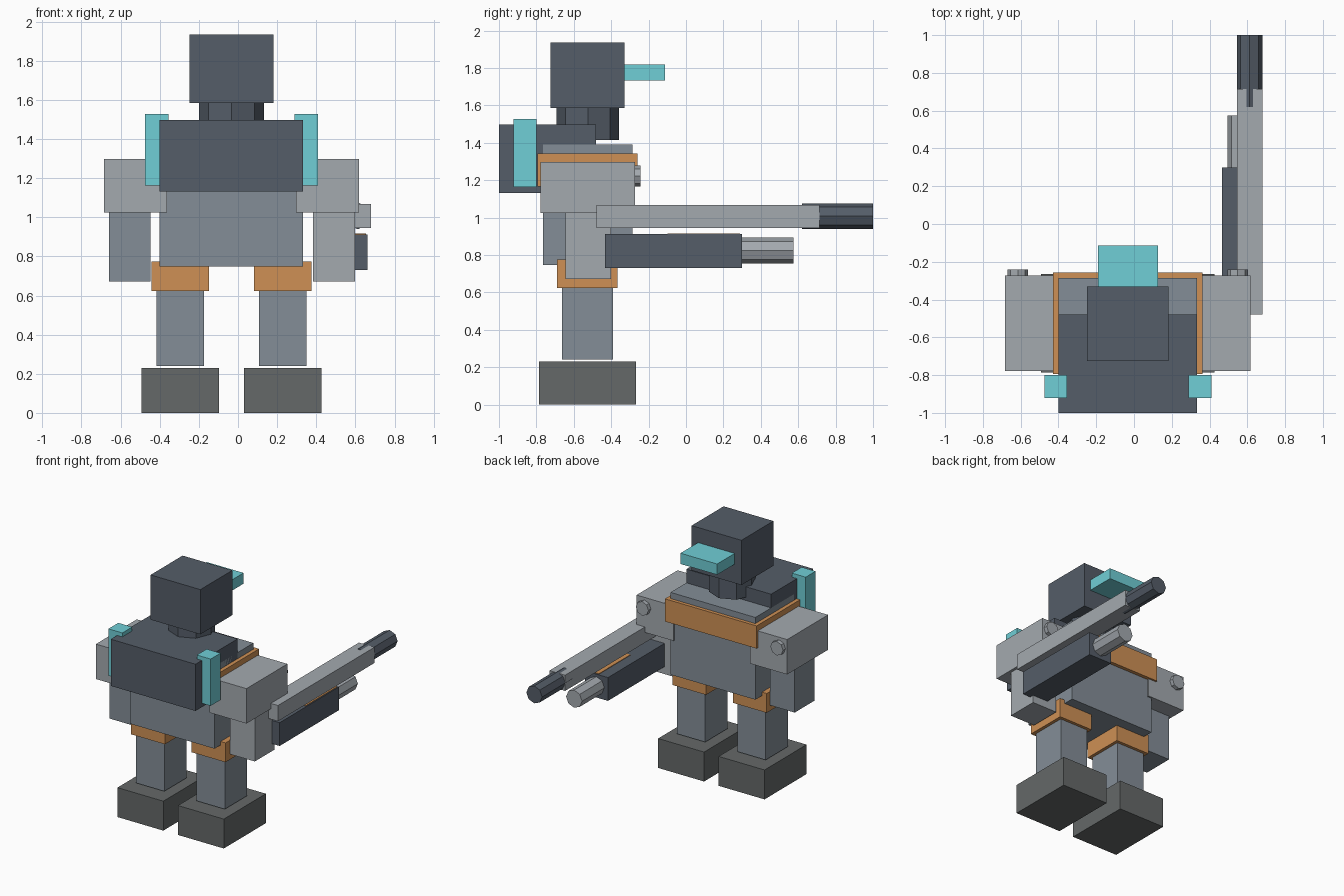
import bpy
import math
from mathutils import Vector

if "Cube" in bpy.data.objects:
    bpy.data.objects.remove(bpy.data.objects["Cube"])

CX = -0.033  # body symmetry plane


def material(name, rgb):
    m = bpy.data.materials.new(name)
    m.diffuse_color = (*rgb, 1)
    m.use_nodes = True
    m.node_tree.nodes["Principled BSDF"].inputs["Base Color"].default_value = m.diffuse_color
    return m


DARK = material("dark_steel", (0.09, 0.11, 0.14))
STEEL = material("steel", (0.23, 0.27, 0.31))
LIGHT = material("light_steel", (0.37, 0.40, 0.43))
FOOT = material("sole_grey", (0.13, 0.14, 0.14))
ORANGE = material("orange", (0.62, 0.28, 0.09))
CYAN = material("cyan", (0.16, 0.62, 0.67))


def box(name, x, y, z, mat):
    lo, hi = Vector((x[0], y[0], z[0])), Vector((x[1], y[1], z[1]))
    bpy.ops.mesh.primitive_cube_add(size=1, location=(lo + hi) / 2)
    ob = bpy.context.object
    ob.name = name
    ob.scale = hi - lo
    bpy.ops.object.transform_apply(location=False, rotation=False, scale=True)
    ob.data.materials.append(mat)
    return ob


def pair(name, x, y, z, mat):
    # x is measured outward from the symmetry plane
    box(name + "_right", (CX + x[0], CX + x[1]), y, z, mat)
    box(name + "_left", (CX - x[1], CX - x[0]), y, z, mat)


def rod(name, center, r, depth, mat, along_y=True):
    rot = (math.pi / 2, 0, 0) if along_y else (0, 0, 0)
    bpy.ops.mesh.primitive_cylinder_add(vertices=8, radius=r, depth=depth,
                                        location=center, rotation=rot)
    bpy.context.object.name = name
    bpy.context.object.data.materials.append(mat)


# Head, visor and neck
box("head", (-0.248, 0.182), (-0.725, -0.33), (1.585, 1.935), DARK)
box("visor", (-0.19, 0.127), (-0.40, -0.113), (1.733, 1.817), CYAN)
rod("neck", (CX, -0.525, 1.50), 0.167, 0.17, DARK, along_y=False)

# Torso, chest band and backpack
box("torso", (-0.4, 0.333), (-0.765, -0.285), (0.747, 1.39), STEEL)
box("chest_band", (-0.43, 0.363), (-0.795, -0.258), (1.165, 1.342), ORANGE)
box("backpack", (-0.4, 0.333), (-1.0, -0.48), (1.132, 1.497), DARK)
pair("backpack_tank", (0.322, 0.442), (-0.922, -0.80), (1.162, 1.528), CYAN)

# Arms
pair("shoulder", (0.33, 0.651), (-0.778, -0.272), (1.025, 1.298), LIGHT)
for side, s in (("right", 1), ("left", -1)):
    rod("shoulder_bolt_" + side, (CX + s * 0.582, -0.27, 1.222), 0.055, 0.056, LIGHT)
box("arm_right", (0.384, 0.597), (-0.645, -0.40), (0.672, 1.03), LIGHT)
box("arm_left", (-0.66, -0.447), (-0.645, -0.40), (0.672, 1.03), STEEL)

# Legs
pair("hip_guard", (0.116, 0.408), (-0.69, -0.367), (0.624, 0.775), ORANGE)
pair("leg", (0.14, 0.383), (-0.663, -0.39), (0.24, 0.74), STEEL)
pair("foot", (0.063, 0.46), (-0.785, -0.266), (0.0, 0.23), FOOT)

# Twin-barrel weapon
box("upper_barrel_body", (0.545, 0.68), (-0.478, 0.715), (0.945, 1.068), LIGHT)
rod("upper_muzzle", (0.612, 0.81, 1.007), 0.068, 0.38, DARK)
box("lower_barrel_body", (0.465, 0.663), (-0.433, 0.30), (0.73, 0.912), DARK)
box("lower_barrel_inlay", (0.55, 0.655), (-0.10, 0.29), (0.90, 0.916), ORANGE)
rod("lower_muzzle", (0.565, 0.415, 0.824), 0.069, 0.32, LIGHT)
